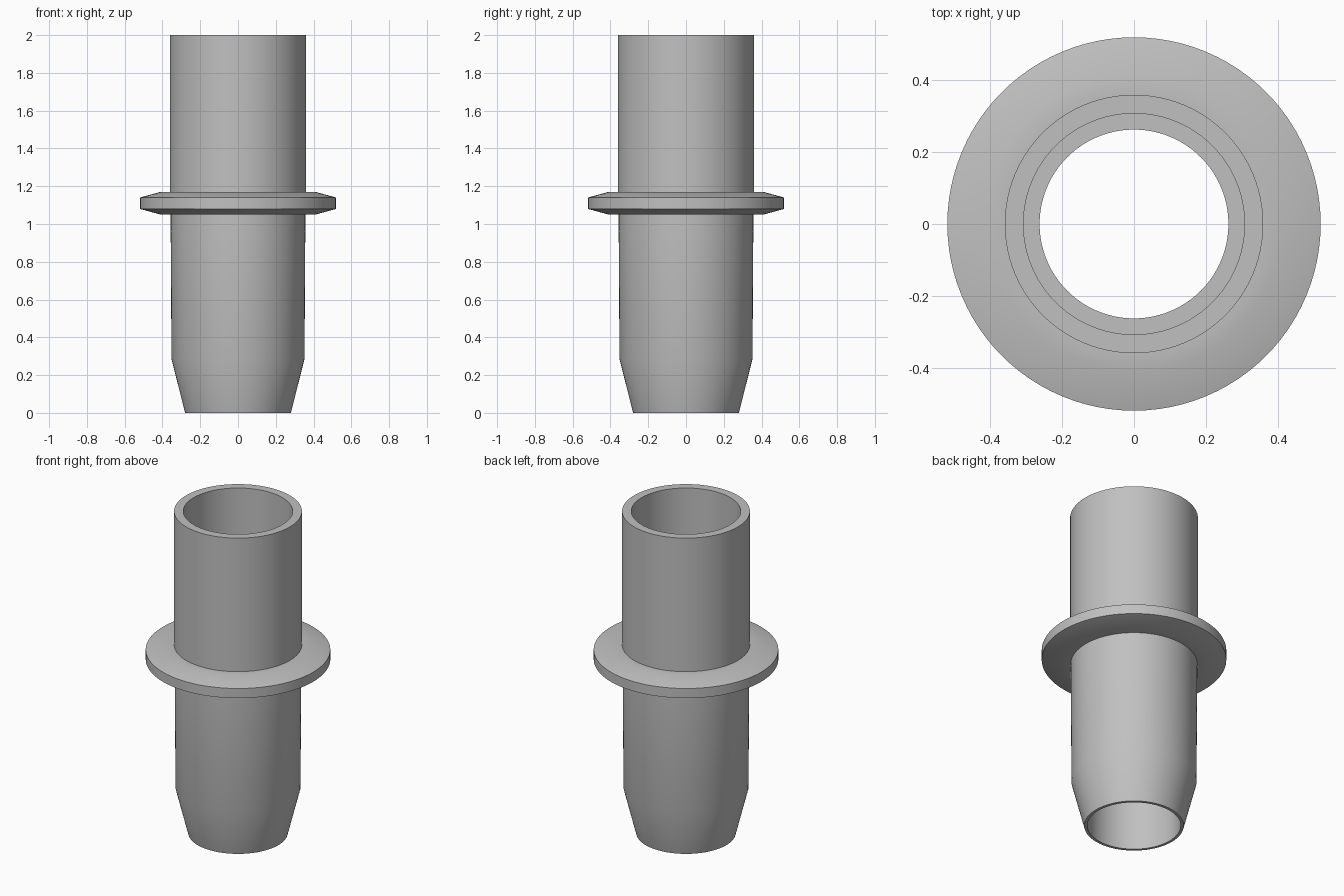
import bpy
import math

SEGMENTS = 96

if "Cube" in bpy.data.objects:
    bpy.data.objects.remove(bpy.data.objects["Cube"], do_unlink=True)

# Plain grey plastic
grey = bpy.data.materials.new("grey_plastic")
grey.use_nodes = True
colour = (0.53, 0.53, 0.53, 1)
grey.diffuse_color = colour
grey.node_tree.nodes["Principled BSDF"].inputs["Base Color"].default_value = colour


def lathe(name, profile):
    """Turn a closed (radius, height) profile around z."""
    verts, faces = [], []
    count = len(profile)
    for s in range(SEGMENTS):
        a = math.tau * s / SEGMENTS
        verts += [(r * math.cos(a), r * math.sin(a), z) for r, z in profile]
        nxt = (s + 1) % SEGMENTS
        for i in range(count):
            j = (i + 1) % count
            faces.append((s * count + i, nxt * count + i,
                          nxt * count + j, s * count + j))
    mesh = bpy.data.meshes.new(name)
    mesh.from_pydata(verts, [], faces)
    mesh.materials.append(grey)
    obj = bpy.data.objects.new(name, mesh)
    bpy.context.collection.objects.link(obj)
    bpy.ops.object.select_all(action="DESELECT")
    obj.select_set(True)
    bpy.context.view_layer.objects.active = obj
    bpy.ops.object.shade_smooth_by_angle(angle=math.radians(30))
    return obj


# One turned body: tapered spigot, bevelled collar, socket and stepped bore
lathe("flanged_pipe_connector", [
    (0.28, 0), (0.352, 0.285), (0.357, 1.05),     # spigot
    (0.41, 1.05), (0.52, 1.08),                   # collar underside
    (0.52, 1.14), (0.41, 1.17), (0.36, 1.17),     # collar rim and top
    (0.36, 2), (0.308, 2),                        # socket rim
    (0.308, 1.11), (0.263, 1.11), (0.263, 0),     # bore with stop ledge
])
